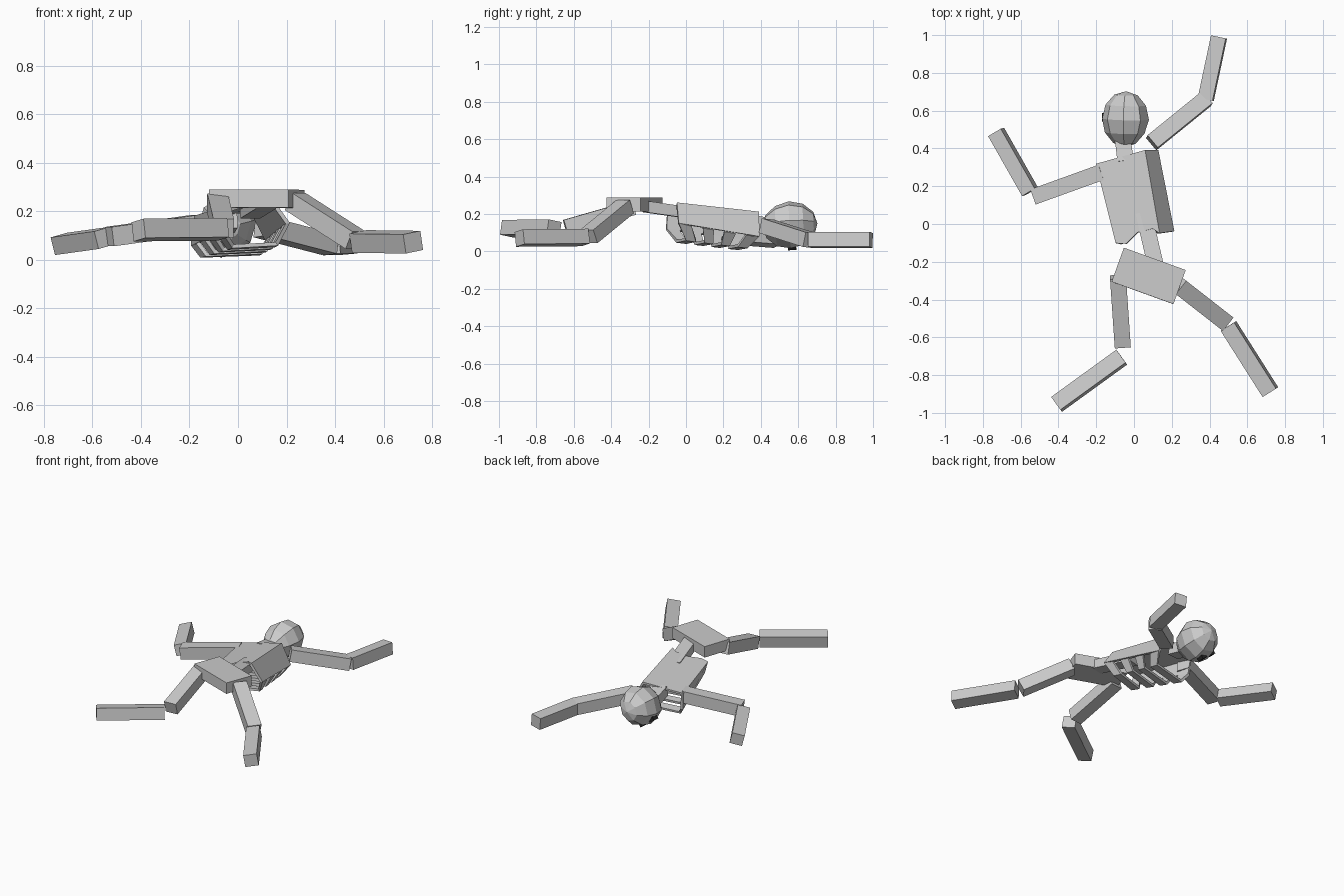
import bpy, bmesh
from math import radians, cos, sin
from mathutils import Vector, Matrix

if "Cube" in bpy.data.objects:
    bpy.data.objects.remove(bpy.data.objects["Cube"])


def add_object(name, bm):
    bmesh.ops.recalc_face_normals(bm, faces=bm.faces)
    mesh = bpy.data.meshes.new(name)
    bm.to_mesh(mesh)
    bm.free()
    ob = bpy.data.objects.new(name, mesh)
    bpy.context.collection.objects.link(ob)
    return ob


def bar(name, start, end, width, depth, roll=0):
    """Box running from start to end, rolled about its own axis."""
    p, q = Vector(start), Vector(end)
    d = (q - p).normalized()
    side = d.cross(Vector((0, 0, 1))).normalized()
    up = side.cross(d)
    r = radians(roll)
    s = side * cos(r) + up * sin(r)
    u = s.cross(d)
    rot = Matrix((s * width, d * (q - p).length, u * depth)).transposed().to_4x4()
    bm = bmesh.new()
    bmesh.ops.create_cube(bm, size=1, matrix=Matrix.Translation((p + q) / 2) @ rot)
    return add_object(name, bm)


# arms and legs: start, end, width, depth, roll
LIMBS = {
    "left_upper_arm": ((-.17, .275, .145), (-.53, .145, .095), .085, .08, 0),
    "left_forearm": ((-.55, .17, .09), (-.73, .487, .065), .08, .075, 14),
    "right_upper_arm": ((.095, .43, .135), (.385, .665, .06), .085, .08, 5),
    "right_forearm": ((.38, .66, .062), (.45, .99, .062), .08, .08, 5),
    "left_thigh": ((-.085, -.28, .235), (-.06, -.645, .13), .085, .08, 0),
    "left_shin": ((-.065, -.705, .125), (-.41, -.955, .122), .085, .08, -10),
    "right_thigh": ((.235, -.325, .24), (.485, -.52, .08), .09, .08, 0),
    "right_shin": ((.5, -.54, .075), (.722, -.89, .072), .085, .08, -10),
}
for name, args in LIMBS.items():
    bar(name, *args)

# pelvis, spine and neck
bar("pelvis", (.11, -.185, .25), (.045, -.365, .252), .348, .075)
bar("lower_spine", (.05, .06, .2), (.115, -.22, .24), .085, .06)
bar("neck", (-.06, .46, .14), (-.045, .33, .165), .085, .07)

# rib cage: two six-sided rings joined by a back plate, side walls and front ribs
top = [Vector(v) for v in ((-.195, .32, .17), (.055, .39, .205), (.12, .39, .08),
                           (.085, .33, .025), (-.15, .28, .015), (-.185, .31, .06))]
low = [Vector(v) for v in ((-.09, -.10, .2), (.13, -.05, .255), (.205, -.04, .15),
                           (.16, 0, .065), (-.02, -.05, .055), (-.06, -.105, .12))]
bm = bmesh.new()


def face(*pts):
    bm.faces.new([bm.verts.new(p) for p in pts])


notch_l, notch_r = Vector((.02, -.045, .225)), Vector((.1, -.025, .245))
face(top[0], low[0], Vector((-.04, -.105, .205)), notch_l, notch_r, low[1], top[1])
for i, j in ((1, 2), (5, 0)):
    face(top[i], low[i], low[j], top[j])
for a, b in ((0, .16), (.29, .43), (.56, .70), (.84, 1)):
    for i, j in ((2, 3), (3, 4), (4, 5)):
        face(top[i].lerp(low[i], a), top[i].lerp(low[i], b),
             top[j].lerp(low[j], b), top[j].lerp(low[j], a))
bmesh.ops.remove_doubles(bm, verts=bm.verts, dist=.0005)
cage = add_object("rib_cage", bm)
mod = cage.modifiers.new("thickness", 'SOLIDIFY')
mod.thickness = .018
mod.offset = 0

# skull: faceted egg narrowing to the jaw, face turned down and to the left
crown = Vector((.02, 1, .05)).normalized()
back = Vector((.6, 0, .8))
back = (back - crown * back.dot(crown)).normalized()
side = back.cross(crown)
frame = Matrix((side, back, crown)).transposed().to_4x4()
frame = Matrix.Translation((-.045, .555, .143)) @ frame
bm = bmesh.new()
bmesh.ops.create_uvsphere(bm, u_segments=8, v_segments=6, radius=1)
for v in bm.verts:
    taper = 1 + .1 * min(v.co.z, 0)
    v.co.x *= .12 * taper
    v.co.y *= .132 * taper
    v.co.z *= .148
    if v.co.z < -.03 and v.co.y < 0:
        v.co.y -= .01
bm.transform(frame)
add_object("skull", bm)

# dark eye sockets
dark = bpy.data.materials.new("dark")
dark.diffuse_color = (.02, .02, .02, 1)
dark.use_nodes = True
dark.node_tree.nodes["Principled BSDF"].inputs["Base Color"].default_value = dark.diffuse_color
for label, sx in (("left", -1), ("right", 1)):
    bm = bmesh.new()
    bmesh.ops.create_cube(bm, size=1, matrix=frame @ Matrix.Translation((sx * .042, -.108, .005))
                          @ Matrix.Diagonal((.042, .03, .045, 1)))
    add_object(label + "_eye_socket", bm).data.materials.append(dark)
